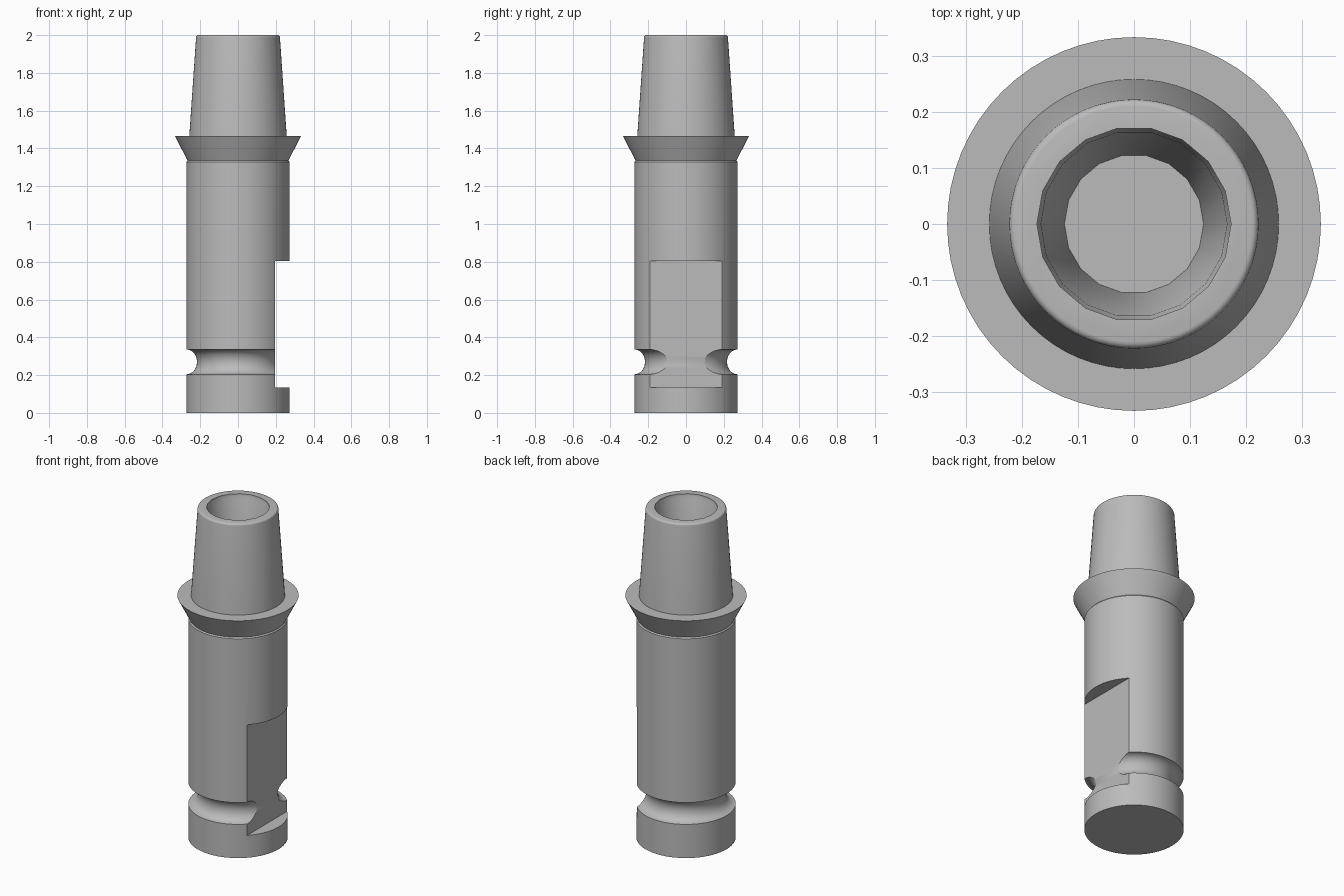
import bpy, bmesh, math

cube = bpy.data.objects.get("Cube")
if cube:
    bpy.data.objects.remove(cube, do_unlink=True)

steel = bpy.data.materials.new("plain_grey_steel")
steel.use_nodes = True
GREY = (0.5, 0.5, 0.5, 1)
steel.diffuse_color = GREY
steel.node_tree.nodes["Principled BSDF"].inputs["Base Color"].default_value = GREY


def lathe(name, profile, sides):
    """Closed solid of revolution from (radius, z) points, bottom to top."""
    bm = bmesh.new()
    rings = []
    for r, z in profile:
        rings.append([bm.verts.new((r * math.cos(2 * math.pi * i / sides),
                                    r * math.sin(2 * math.pi * i / sides), z))
                      for i in range(sides)])
    for low, high in zip(rings, rings[1:]):
        for i in range(sides):
            j = (i + 1) % sides
            bm.faces.new((low[i], low[j], high[j], high[i]))
    bm.faces.new(rings[0][::-1])
    bm.faces.new(rings[-1])
    mesh = bpy.data.meshes.new(name)
    bm.to_mesh(mesh)
    bm.free()
    mesh.materials.append(steel)
    obj = bpy.data.objects.new(name, mesh)
    bpy.context.collection.objects.link(obj)
    return obj


def cut(target, cutter):
    """Subtract the cutter, bake the result and remove the cutter."""
    mod = target.modifiers.new("cut", "BOOLEAN")
    mod.operation = "DIFFERENCE"
    mod.solver = "EXACT"
    mod.object = cutter
    cutter.hide_render = True
    bpy.ops.object.select_all(action="DESELECT")
    bpy.context.view_layer.objects.active = target
    target.select_set(True)
    bpy.ops.object.modifier_apply(modifier=mod.name)
    bpy.data.objects.remove(cutter, do_unlink=True)


# Outline: foot, rounded groove, shank, flared collar, tapered nose
R = 0.273
groove = [(R - 0.056 * math.sin(math.pi * k / 12),
           0.27 - 0.066 * math.cos(math.pi * k / 12)) for k in range(13)]
nose_lip = [(0.21 + 0.012 * math.cos(math.pi * k / 8),
             1.988 + 0.012 * math.sin(math.pi * k / 8)) for k in range(5)]
outline = ([(R, 0)] + groove +
           [(R, 1.328), (0.267, 1.335), (0.333, 1.465), (0.258, 1.465)] + nose_lip)
shank = lathe("shank_with_collar_and_nose", outline, 64)

# Tapered blind bore with a small step at the mouth
cut(shank, lathe("bore_cutter", [(0.124, 1.4), (0.166, 1.97), (0.173, 1.985),
                                 (0.173, 2.1)], 18))

# Milled flat on the left side
bpy.ops.mesh.primitive_cube_add(size=1, location=(0.395, 0, 0.47))
flat_cutter = bpy.context.object
flat_cutter.name = "flat_cutter"
flat_cutter.dimensions = (0.4, 1, 0.67)
bpy.context.view_layer.update()
flat_cutter.data.materials.append(steel)
cut(shank, flat_cutter)

bpy.ops.object.select_all(action="DESELECT")
shank.select_set(True)
bpy.context.view_layer.objects.active = shank
bpy.ops.object.shade_smooth_by_angle(angle=math.radians(30))
